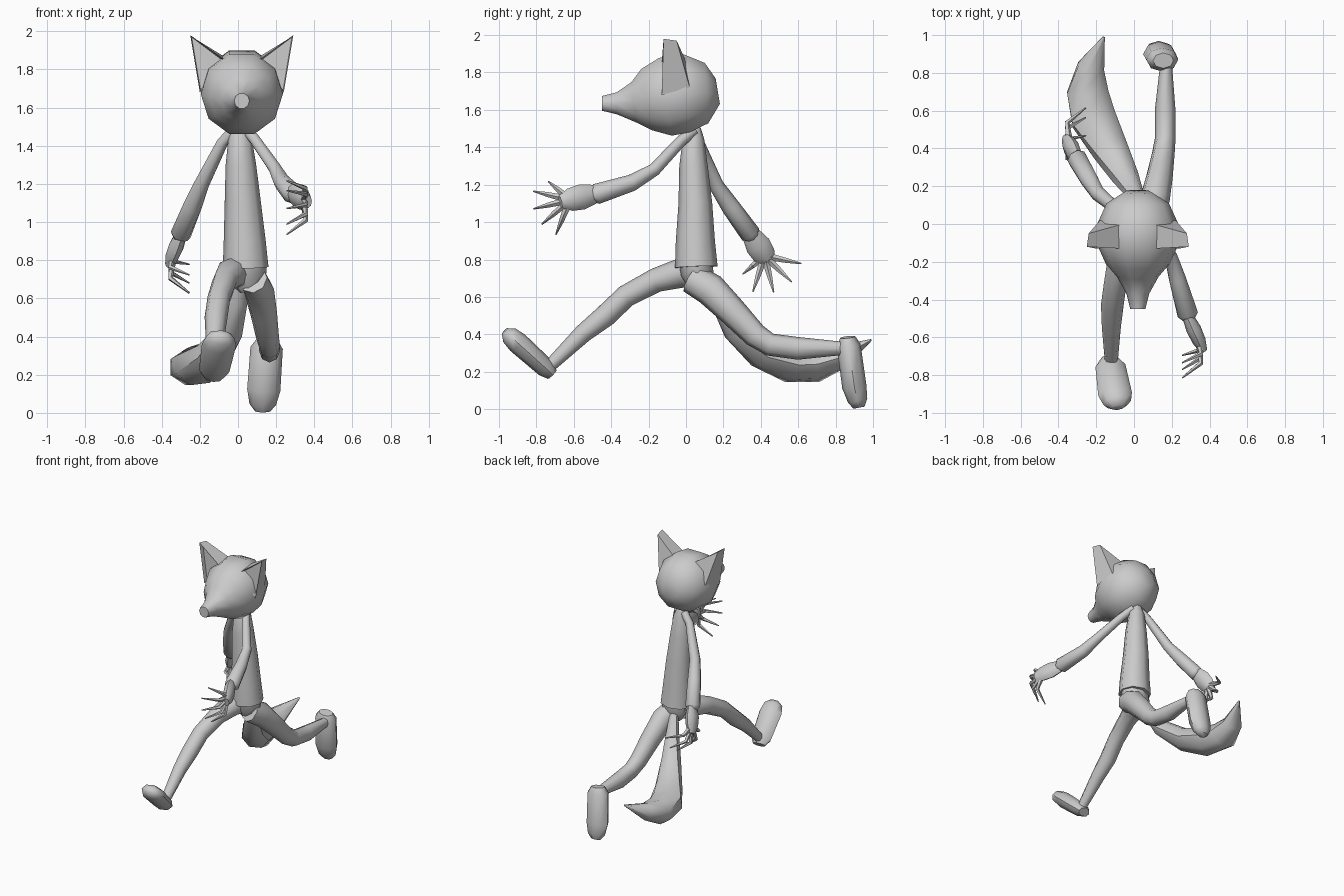
import bpy, bmesh, math
from mathutils import Vector

if "Cube" in bpy.data.objects:
    bpy.data.objects.remove(bpy.data.objects["Cube"], do_unlink=True)

colour = (.6, .6, .6, 1)
grey = bpy.data.materials.new("plain grey")
grey.use_nodes = True
grey.diffuse_color = colour
grey.node_tree.nodes["Principled BSDF"].inputs["Base Color"].default_value = colour


def finish(name, bm, angle):
    """Turn a bmesh into a shaded object with the shared material."""
    bmesh.ops.recalc_face_normals(bm, faces=bm.faces)
    mesh = bpy.data.meshes.new(name)
    bm.to_mesh(mesh)
    bm.free()
    mesh.materials.append(grey)
    obj = bpy.data.objects.new(name, mesh)
    bpy.context.collection.objects.link(obj)
    bpy.ops.object.select_all(action="DESELECT")
    obj.select_set(True)
    bpy.context.view_layer.objects.active = obj
    bpy.ops.object.shade_smooth_by_angle(angle=math.radians(angle))


def limb(name, points, radii, flat=1, sides=8, across=(1, 0, 0)):
    """Loft rings along a path; flat scales each ring's depth against its width."""
    bm = bmesh.new()
    path = [Vector(p) for p in points]
    rings = []
    for i, (centre, radius) in enumerate(zip(path, radii)):
        before = path[max(i - 1, 0)]
        after = path[min(i + 1, len(path) - 1)]
        along = (after - before).normalized()
        wide = Vector(across)
        wide = (wide - along * wide.dot(along)).normalized()
        deep = along.cross(wide) * flat
        turns = [math.tau * k / sides for k in range(sides)]
        rings.append([bm.verts.new(centre + radius * (wide * math.cos(a) + deep * math.sin(a)))
                      for a in turns])
    for lower, upper in zip(rings, rings[1:]):
        for k in range(sides):
            n = (k + 1) % sides
            bm.faces.new((lower[k], lower[n], upper[n], upper[k]))
    bm.faces.new(rings[0])
    bm.faces.new(rings[-1])
    finish(name, bm, 55)


# Head, lofted from nose to back of skull
mid = .02
limb("head",
     [(mid, -.45, 1.635), (mid, -.37, 1.635), (mid, -.28, 1.64), (mid, -.21, 1.655),
      (mid, -.11, 1.67), (mid, 0, 1.69), (mid, .11, 1.69), (mid, .17, 1.7)],
     [.04, .06, .11, .17, .215, .215, .165, .07], flat=1.03, sides=10)


# Ears: leaning wedges with a hollow front
def ear(name, side):
    bm = bmesh.new()

    def corner(x, y, z):
        return bm.verts.new((mid + side * x, y, z))

    outer_front = corner(.22, -.13, 1.68)
    inner_front = corner(.09, -.13, 1.85)
    inner_back = corner(.08, 0, 1.86)
    outer_back = corner(.2, .02, 1.72)
    tip_front = corner(.27, -.12, 1.98)
    tip_back = corner(.26, -.05, 1.97)
    hollow = bm.faces.new((outer_front, inner_front, tip_front))
    bm.faces.new((inner_front, inner_back, tip_back, tip_front))
    bm.faces.new((inner_back, outer_back, tip_back))
    bm.faces.new((outer_back, outer_front, tip_front, tip_back))
    bm.faces.new((outer_front, outer_back, inner_back, inner_front))
    bmesh.ops.recalc_face_normals(bm, faces=bm.faces)
    bmesh.ops.inset_region(bm, faces=[hollow], thickness=.012, depth=-.03)
    finish(name, bm, 30)


ear("right_ear", -1)
ear("left_ear", 1)

# Torso and pelvis
limb("torso",
     [(.01, .05, 1.51), (.01, .04, 1.45), (.015, .04, 1.3), (.025, .05, 1.1),
      (.035, .05, .9), (.04, .055, .76)],
     [.03, .06, .08, .095, .11, .12], flat=.95)
limb("pelvis", [(.04, .05, .8), (.04, .06, .72), (.06, .06, .64)], [.11, .11, .05], flat=.8)

# Arms, ending in a flared cuff
limb("left_arm",
     [(.04, .04, 1.49), (.09, -.03, 1.43), (.195, -.17, 1.28), (.23, -.29, 1.21),
      (.285, -.48, 1.15), (.29, -.51, 1.14)],
     [.03, .03, .035, .045, .055, .03])
limb("right_arm",
     [(-.02, .05, 1.48), (-.08, .07, 1.42), (-.19, .16, 1.2), (-.24, .24, 1.08),
      (-.3, .345, .935), (-.31, .36, .91)],
     [.03, .03, .04, .05, .055, .03])


# Hands: a flattened palm and five curled fingers fanned around its centre
def hand(side, wrist, palm, start, step, curl):
    wrist, palm = Vector(wrist), Vector(palm)
    reach = palm - wrist
    limb(side + "_palm", [wrist, wrist + reach * .5, palm, palm + reach * .4],
         [.03, .04, .036, .02], flat=1.7)
    for i in range(5):
        angle = math.radians(start + step * i)
        out = Vector((0, math.cos(angle), math.sin(angle)))
        if i == 0:
            out *= .75
        bend = Vector((curl, 0, 0))
        limb(f"{side}_finger_{i + 1}",
             [palm + out * .03, palm + out * .12 - bend * .1, palm + out * .2 + bend],
             [.02, .014, .004], sides=5)


hand("left", (.285, -.49, 1.15), (.345, -.62, 1.12), 140, 27, -.09)
hand("right", (-.3, .35, .93), (-.345, .42, .82), 220, 32, .09)

# Legs
limb("right_leg",
     [(0, .06, .73), (-.04, -.02, .73), (-.07, -.16, .69), (-.1, -.32, .605),
      (-.115, -.43, .5), (-.12, -.55, .405), (-.12, -.72, .24)],
     [.08, .08, .065, .06, .06, .05, .035])
limb("left_leg",
     [(.08, .03, .7), (.11, .13, .64), (.135, .25, .52), (.155, .37, .395),
      (.165, .45, .345), (.165, .6, .325), (.17, .86, .325)],
     [.075, .08, .07, .06, .055, .055, .03], flat=1.1)

# Feet, from heel to toe
limb("right_foot",
     [(-.13, -.715, .185), (-.125, -.75, .22), (-.1, -.9, .355), (-.09, -.945, .395),
      (-.085, -.97, .415)],
     [.05, .08, .09, .075, .035], flat=.65)
limb("left_foot",
     [(.155, .865, .385), (.15, .87, .34), (.135, .9, .12), (.13, .918, .045),
      (.13, .925, .008)],
     [.055, .085, .087, .07, .04], flat=.75)

# Tail: sweeps down, back and up to a point
limb("tail",
     [(.03, .1, .72), (0, .17, .58), (-.05, .26, .42), (-.13, .4, .3),
      (-.22, .56, .245), (-.25, .7, .24), (-.23, .83, .28), (-.16, .99, .37)],
     [.03, .05, .075, .1, .125, .115, .075, .006], flat=.85, sides=7)
